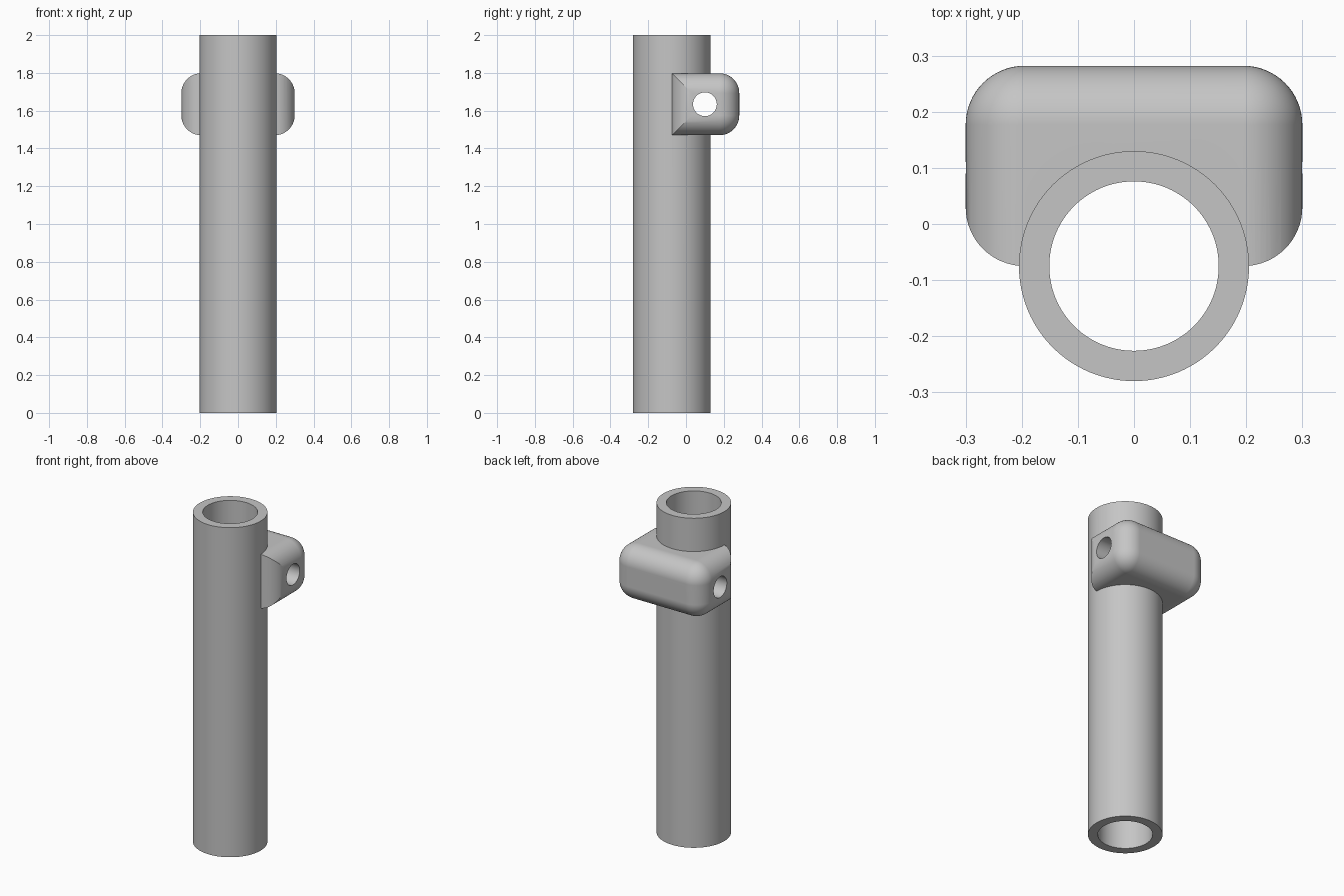
import bpy, bmesh
from math import pi, sin, cos, radians
from mathutils import Matrix, Vector

if "Cube" in bpy.data.objects:
    bpy.data.objects.remove(bpy.data.objects["Cube"], do_unlink=True)

TUBE_Y, TUBE_R, BORE_R, HEIGHT = -0.075, 0.205, 0.151, 2.0
LUG_X, LUG_BACK, LUG_LOW, LUG_TOP, FILLET = 0.3, 0.282, 1.47, 1.798, 0.105
HOLE_Y, HOLE_Z, HOLE_R = 0.1, 1.634, 0.063

steel = bpy.data.materials.new("light_grey_steel")
steel.use_nodes = True
GREY = (0.56, 0.56, 0.56, 1)
steel.diffuse_color = GREY
steel.node_tree.nodes["Principled BSDF"].inputs["Base Color"].default_value = GREY


def to_object(name, bm):
    bmesh.ops.recalc_face_normals(bm, faces=bm.faces)
    mesh = bpy.data.meshes.new(name)
    bm.to_mesh(mesh)
    bm.free()
    mesh.materials.append(steel)
    obj = bpy.data.objects.new(name, mesh)
    bpy.context.collection.objects.link(obj)
    return obj


def cylinder(name, radius, length, centre, axis="Z", sides=96):
    bm = bmesh.new()
    turn = Matrix.Rotation(pi / 2, 4, "Y") if axis == "X" else Matrix()
    bmesh.ops.create_cone(bm, cap_ends=True, segments=sides, radius1=radius, radius2=radius,
                          depth=length, matrix=Matrix.Translation(centre) @ turn)
    return to_object(name, bm)


def combine(target, tool, operation):
    """Apply a boolean, then discard the tool object."""
    mod = target.modifiers.new(operation.lower(), "BOOLEAN")
    mod.operation, mod.object, mod.solver = operation, tool, "EXACT"
    bpy.context.view_layer.objects.active = target
    bpy.ops.object.modifier_apply(modifier=mod.name)
    bpy.data.objects.remove(tool, do_unlink=True)


# Lug: fully rounded block, running past the front so it can be trimmed there
bm = bmesh.new()
front = TUBE_Y - 0.3
size = Vector((2 * LUG_X, LUG_BACK - front, LUG_TOP - LUG_LOW))
middle = Vector((0, (LUG_BACK + front) / 2, (LUG_TOP + LUG_LOW) / 2))
bmesh.ops.create_cube(bm, size=1, matrix=Matrix.Translation(middle) @ Matrix.Diagonal(size).to_4x4())
bmesh.ops.bevel(bm, geom=bm.edges[:], offset=FILLET, offset_type="OFFSET",
                segments=16, profile=0.5, affect="EDGES")
lug = to_object("lug", bm)

# Front trim: upright prism whose two front corners are rounded
bm = bmesh.new()
steps = 16
arc = [(LUG_X - FILLET + FILLET * sin(a), TUBE_Y + FILLET - FILLET * cos(a))
       for a in (pi / 2 * i / steps for i in range(steps + 1))]
right_half = arc + [(LUG_X + 0.002, 0.5)]
outline = right_half + [(-x, y) for x, y in reversed(right_half)]
base = bm.faces.new([bm.verts.new((x, y, LUG_LOW - 0.1)) for x, y in outline])
ext = bmesh.ops.extrude_face_region(bm, geom=[base])
bmesh.ops.translate(bm, vec=(0, 0, LUG_TOP - LUG_LOW + 0.2),
                    verts=[v for v in ext["geom"] if isinstance(v, bmesh.types.BMVert)])
combine(lug, to_object("lug_front_trim", bm), "INTERSECT")

# Tube with the lug joined on, then the bore and the cross hole cut through both
tube = cylinder("tube_with_lug", TUBE_R, HEIGHT, (0, TUBE_Y, HEIGHT / 2))
combine(tube, lug, "UNION")
combine(tube, cylinder("bore", BORE_R, HEIGHT + 0.2, (0, TUBE_Y, HEIGHT / 2)), "DIFFERENCE")
combine(tube, cylinder("cross_hole", HOLE_R, 1, (0, HOLE_Y, HOLE_Z), "X", 48), "DIFFERENCE")

# Smooth curved faces, crisp rims
bpy.ops.object.select_all(action="DESELECT")
tube.select_set(True)
bpy.context.view_layer.objects.active = tube
bpy.ops.object.shade_smooth_by_angle(angle=radians(25))
weighted = tube.modifiers.new("even_shading", "WEIGHTED_NORMAL")
weighted.keep_sharp = True
